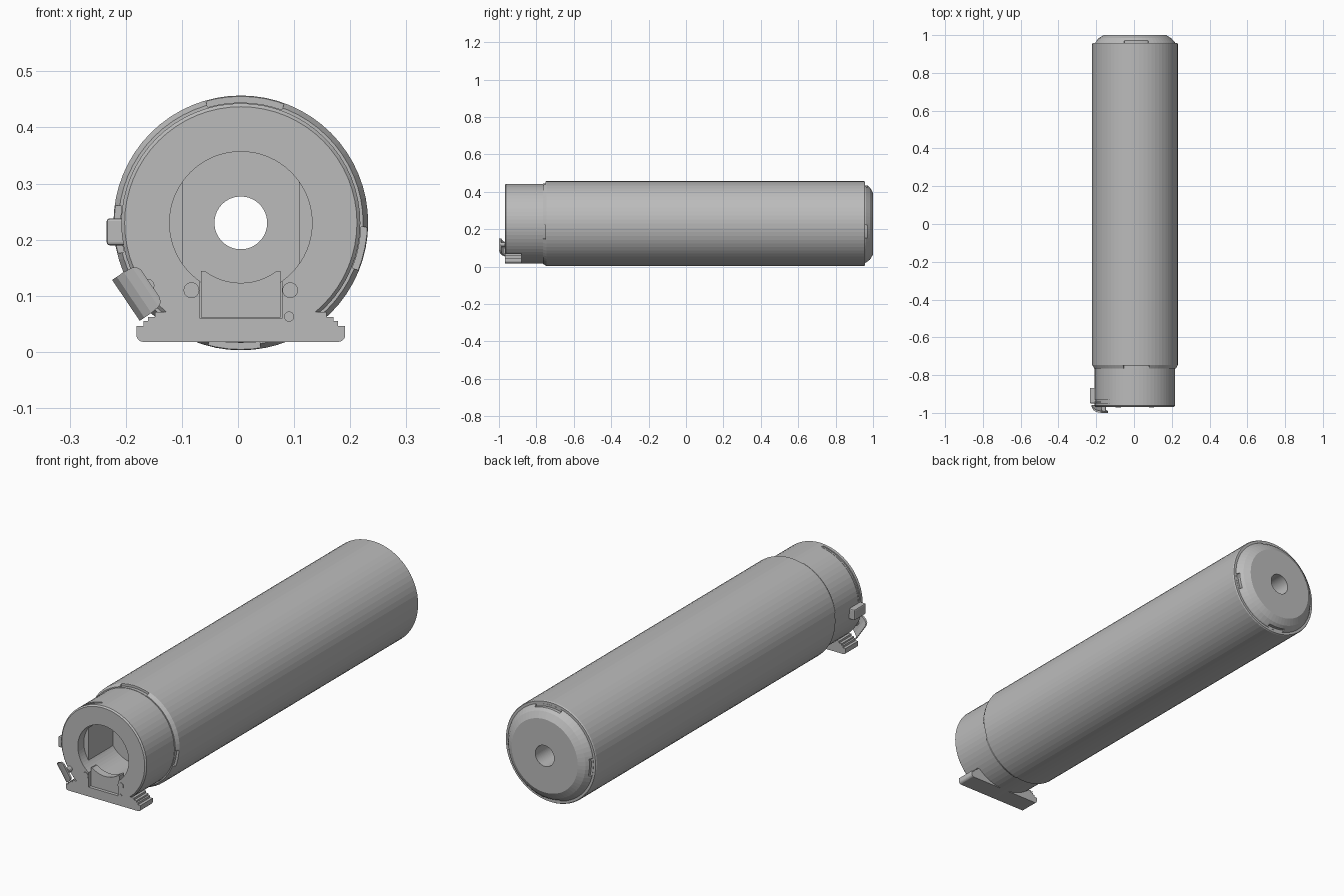
import bpy, bmesh
from math import cos, sin, pi, radians

if "Cube" in bpy.data.objects:
    bpy.data.objects.remove(bpy.data.objects["Cube"])

CX, CZ = 0.005, 0.23          # tube axis
BORE, COLLAR, TUBE = 0.047, 0.213, 0.227

grey = bpy.data.materials.new("matte_grey")
grey.use_nodes = True
grey.diffuse_color = (0.5, 0.5, 0.5, 1)
grey.node_tree.nodes["Principled BSDF"].inputs["Base Color"].default_value = (0.5, 0.5, 0.5, 1)


def finish(name, bm):
    bmesh.ops.recalc_face_normals(bm, faces=bm.faces)
    mesh = bpy.data.meshes.new(name)
    bm.to_mesh(mesh)
    bm.free()
    mesh.materials.append(grey)
    ob = bpy.data.objects.new(name, mesh)
    bpy.context.collection.objects.link(ob)
    return ob


def lathe(name, profile, start=0, end=360, steps=64):
    """Turn a closed (radius, y) profile about the tube axis."""
    bm = bmesh.new()
    full = end - start == 360
    rings = []
    for i in range(steps if full else steps + 1):
        a = radians(start + (end - start) * i / steps)
        rings.append([bm.verts.new((CX + r * cos(a), y, CZ + r * sin(a))) for r, y in profile])
    n = len(profile)
    for i in range(steps):
        a, b = rings[i], rings[(i + 1) % len(rings)]
        for j in range(n):
            k = (j + 1) % n
            bm.faces.new((a[j], a[k], b[k], b[j]))
    if not full:
        bm.faces.new(rings[0])
        bm.faces.new(rings[-1])
    return finish(name, bm)


def prism(name, outline, y0, y1):
    """Extrude an (x, z) outline along y."""
    bm = bmesh.new()
    a = [bm.verts.new((x, y0, z)) for x, z in outline]
    b = [bm.verts.new((x, y1, z)) for x, z in outline]
    bm.faces.new(a)
    bm.faces.new(b)
    for i in range(len(a)):
        j = (i + 1) % len(a)
        bm.faces.new((a[i], a[j], b[j], b[i]))
    return finish(name, bm)


def arc(x, z, r, a0, a1, n):
    return [(x + r * cos(radians(a0 + (a1 - a0) * i / n)),
             z + r * sin(radians(a0 + (a1 - a0) * i / n))) for i in range(n + 1)]


def cut(target, cutter):
    m = target.modifiers.new("cut", "BOOLEAN")
    m.operation, m.solver, m.object = "DIFFERENCE", "EXACT", cutter
    cutter.hide_render = True
    cutter.hide_set(True)
    cutter.display_type = "WIRE"


def ring_box(r0, r1, y0, y1):
    return [(r0, y0), (r1, y0), (r1, y1), (r0, y1)]


# Main body: collar, shoulder, long tube, chamfered rear cap, stepped bore
body = lathe("main_body", [
    (0.127, -0.968), (0.207, -0.968), (COLLAR, -0.962), (COLLAR, -0.765),
    (0.218, -0.765), (TUBE, -0.747), (TUBE, 0.952), (0.224, 0.957),
    (0.213, 0.957), (0.211, 0.962), (0.192, 0.984), (0.165, 1.0),
    (BORE, 1.0), (BORE, -0.75), (0.127, -0.75)])

# Notches around both ends of the tube
for i, (a, b) in enumerate([(70, 106), (172, 194), (255, 279), (338, 358)]):
    cut(body, lathe(f"shoulder_notch_cutter_{i}", ring_box(0.2145, 0.24, -0.78, -0.75), a, b, 8))
    cut(body, lathe(f"cap_notch_cutter_{i}", ring_box(0.203, 0.24, 0.9575, 0.978), a, b, 8))

# Spring groove on the collar, and the latch recess in its front
cut(body, lathe("spring_groove_cutter", ring_box(0.207, 0.23, -0.948, -0.932), 97, 176, 20))
recess = [(CX - 0.073, 0.06), (CX + 0.073, 0.06), (CX + 0.073, 0.145), (CX - 0.073, 0.145)]
cut(body, prism("latch_recess_cutter", recess, -1.0, -0.93))
lathe("spring_wire", ring_box(0.204, 0.211, -0.944, -0.936), 97, 176, 20)

# Flat cheeks inside the bore
for side, name in ((0, "left_cheek"), (180, "right_cheek")):
    prism(name, arc(CX, CZ, 0.128, side - 36, side + 36, 14), -0.925, -0.749)

# Latch block with a hollowed top, and its pins
block = [(CX - 0.071, 0.061), (CX + 0.071, 0.061), (CX + 0.071, 0.144)]
block += arc(CX, CZ, 0.107, -53, -127, 12) + [(CX - 0.071, 0.144)]
prism("latch_block", block, -0.955, -0.92)
for name, x, z, r in (("right_pin", CX - 0.088, 0.11, 0.014),
                      ("left_pin", CX + 0.088, 0.11, 0.014),
                      ("lower_pin", CX + 0.086, 0.063, 0.009)):
    prism(name, arc(x, z, r, 0, 345, 23), -0.971, -0.9)

# Stepped mounting lug under the collar
half = [(0.153, 0.071), (0.153, 0.062), (0.165, 0.062), (0.165, 0.055),
        (0.173, 0.055), (0.173, 0.046), (0.186, 0.046)]
half += arc(0.174, 0.03, 0.012, 0, -90, 5)
# Two wings, kept clear of the bore by following the collar curve
for s, name in ((1, "left_lug_wing"), (-1, "right_lug_wing")):
    inner = [(0.09, 0.018), (0.09, 0.071)]
    prism(name, [(CX + s * x, z) for x, z in half + inner], -0.968, -0.88)
prism("lug_base", [(CX - 0.1, 0.018), (CX + 0.1, 0.018), (CX + 0.1, 0.045), (CX - 0.1, 0.045)],
      -0.968, -0.88)

# Bent thumb lever: a plate swept across the radius, with its inner corners rounded
bm = bmesh.new()
ra = radians(214)
sections = [(0.247, -0.957, 0.044), (0.237, -0.974, 0.044), (0.222, -0.983, 0.044),
            (0.205, -0.988, 0.042), (0.198, -0.989, 0.038), (0.194, -0.99, 0.03)]
rows = []
for r, y, w in sections:
    row = []
    for t, d in ((-w, 0), (w, 0), (w, -0.01), (-w, -0.01)):
        row.append(bm.verts.new((CX + r * cos(ra) - t * sin(ra), y + d, CZ + r * sin(ra) + t * cos(ra))))
    rows.append(row)
for a, b in zip(rows, rows[1:]):
    for j in range(4):
        k = (j + 1) % 4
        bm.faces.new((a[j], a[k], b[k], b[j]))
bm.faces.new(rows[0])
bm.faces.new(rows[-1])
finish("thumb_lever", bm)
prism("lever_stem", arc(CX + 0.2 * cos(ra), CZ + 0.2 * sin(ra), 0.012, 0, 330, 11), -0.992, -0.96)

# Side catch at the end of the spring groove
catch = prism("side_catch", [(-0.234, 0.19), (-0.2, 0.19), (-0.2, 0.238), (-0.234, 0.238)], -0.95, -0.868)
bevel = catch.modifiers.new("soft_edges", "BEVEL")
bevel.width, bevel.segments = 0.005, 2
